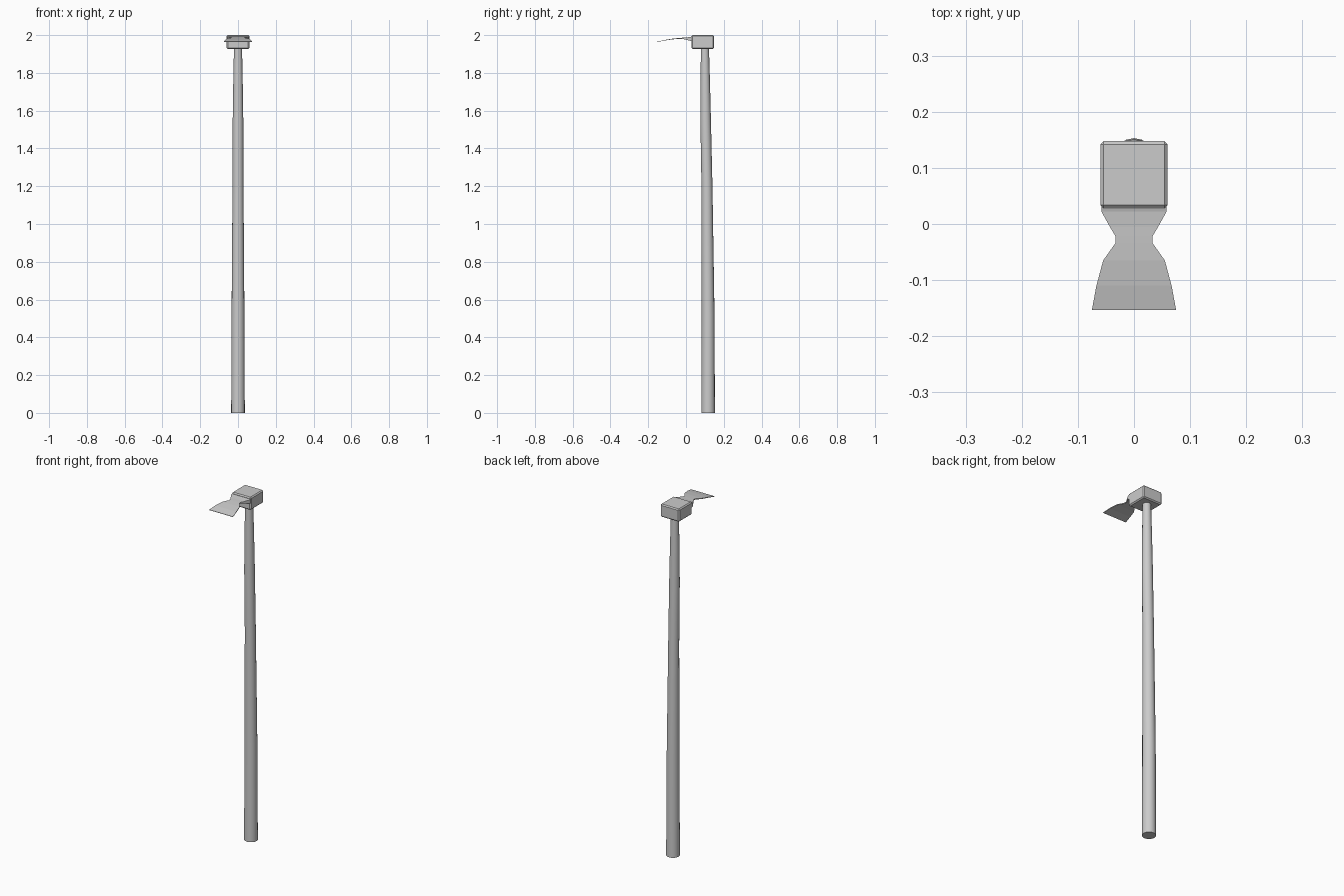
import bpy, bmesh, math

if "Cube" in bpy.data.objects:
    bpy.data.objects.remove(bpy.data.objects["Cube"])


def loft(name, rings):
    """Skin a closed solid through rings of equal point count."""
    bm = bmesh.new()
    loops = [[bm.verts.new(p) for p in ring] for ring in rings]
    n = len(loops[0])
    for a, b in zip(loops, loops[1:]):
        for i in range(n):
            j = (i + 1) % n
            bm.faces.new((a[i], a[j], b[j], b[i]))
    bm.faces.new(loops[0][::-1])
    bm.faces.new(loops[-1])
    bmesh.ops.recalc_face_normals(bm, faces=bm.faces)
    mesh = bpy.data.meshes.new(name)
    bm.to_mesh(mesh)
    bm.free()
    obj = bpy.data.objects.new(name, mesh)
    bpy.context.collection.objects.link(obj)
    return obj


def box_ring(y, half_width, top, bottom):
    w = half_width
    return [(-w, y, bottom), (w, y, bottom), (w, y, top), (-w, y, top)]


# Long, slightly crooked tapering handle: z, centre y, radius
stations = [(0, .117, .036), (.52, .117, .034), (1.2, .111, .029),
            (1.55, .104, .028), (1.75, .102, .025), (1.95, .100, .021)]
sides = 16
handle = loft("handle", [
    [(r * math.cos(2 * math.pi * i / sides), y + r * math.sin(2 * math.pi * i / sides), z)
     for i in range(sides)] for z, y, r in stations])
bpy.context.view_layer.objects.active = handle
handle.select_set(True)
bpy.ops.object.shade_smooth_by_angle(angle=math.radians(40))

# Chamfered socket block
socket = loft("socket_block", [box_ring(.028, .06, 2.0, 1.927),
                               box_ring(.148, .06, 2.0, 1.927)])
bevel = socket.modifiers.new("chamfer", 'BEVEL')
bevel.width = .006
bevel.segments = 1

# Waisted, drooping blade: y, half width, top, bottom
blade = loft("blade", [box_ring(*s) for s in [
    (.036, .058, 1.994, 1.966), (.022, .058, 1.990, 1.970),
    (-.005, .043, 1.987, 1.977), (-.022, .033, 1.986, 1.980),
    (-.034, .033, 1.985, 1.980), (-.065, .055, 1.982, 1.978),
    (-.110, .067, 1.975, 1.972), (-.153, .075, 1.965, 1.963)]])
